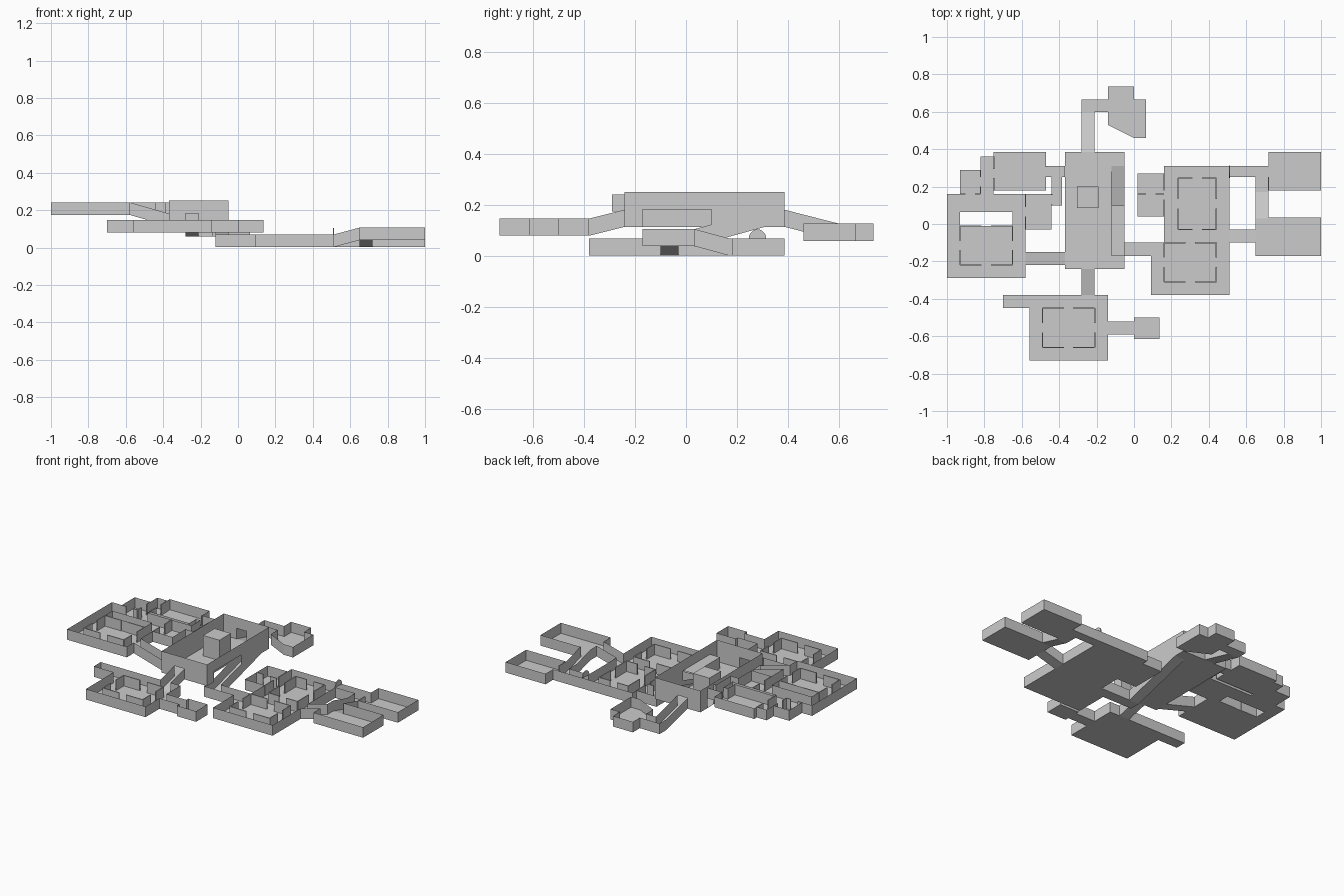
import bpy, bmesh, math

if "Cube" in bpy.data.objects:
    bpy.data.objects.remove(bpy.data.objects["Cube"])

H = 0.067   # standard wall height
E = 1e-4


def finish(name, bm):
    bmesh.ops.remove_doubles(bm, verts=bm.verts, dist=1e-5)
    me = bpy.data.meshes.new(name)
    bm.to_mesh(me)
    bm.free()
    ob = bpy.data.objects.new(name, me)
    bpy.context.collection.objects.link(ob)
    return ob


def quad(bm, *pts):
    bm.faces.new([bm.verts.new(p) for p in pts])


def region(name, rects, z, doors=(), h=H, holes=(), lintel=False):
    """Floor from joined rectangles (x0,x1,y0,y1), walls on the outer boundary except at doors."""
    bm = bmesh.new()
    every = list(rects) + list(doors) + list(holes)
    xs = sorted({v for r in every for v in r[:2]})
    ys = sorted({v for r in every for v in r[2:]})

    def inside(x, y, rs):
        return any(r[0] - E < x < r[1] + E and r[2] - E < y < r[3] + E for r in rs)

    def filled(x, y):
        return inside(x, y, rects)

    for x0, x1 in zip(xs, xs[1:]):
        for y0, y1 in zip(ys, ys[1:]):
            mx, my = (x0 + x1) / 2, (y0 + y1) / 2
            if not filled(mx, my):
                continue
            if not inside(mx, my, holes):
                quad(bm, (x0, y0, z), (x1, y0, z), (x1, y1, z), (x0, y1, z))
            d = 0.003
            for a, b, ox, oy in (((x0, y0), (x1, y0), mx, y0 - d), ((x1, y0), (x1, y1), x1 + d, my),
                                 ((x1, y1), (x0, y1), mx, y1 + d), ((x0, y1), (x0, y0), x0 - d, my)):
                if filled(ox, oy):
                    continue
                zb = z
                if inside((a[0] + b[0]) / 2, (a[1] + b[1]) / 2, doors):
                    if not lintel:
                        continue
                    zb = z + H
                quad(bm, (*a, zb), (*b, zb), (*b, z + h), (*a, z + h))
    return finish(name, bm)


def box(bm, x0, x1, y0, y1, z0, z1):
    r = bmesh.ops.create_cube(bm, size=1)
    for v in r["verts"]:
        v.co = ((x0 + x1) / 2 + v.co.x * (x1 - x0), (y0 + y1) / 2 + v.co.y * (y1 - y0),
                (z0 + z1) / 2 + v.co.z * (z1 - z0))


def partition(bm, a, b, z, gap=0.05):
    """Thin straight wall from a to b with a doorway in the middle."""
    t = 0.003
    L = math.hypot(b[0] - a[0], b[1] - a[1])
    f = (1 - gap / L) / 2
    for s, e in ((0, f), (1 - f, 1)) if gap else ((0, 1),):
        px, qx = (a[0] + (b[0] - a[0]) * k for k in (s, e))
        py, qy = (a[1] + (b[1] - a[1]) * k for k in (s, e))
        if a[0] == b[0]:
            box(bm, px - t, px + t, py, qy, z, z + H)
        else:
            box(bm, px, qx, py - t, py + t, z, z + H)


def inner_room(name, x0, x1, y0, y1, z):
    bm = bmesh.new()
    for a, b in (((x0, y0), (x1, y0)), ((x0, y1), (x1, y1)), ((x0, y0), (x0, y1)), ((x1, y0), (x1, y1))):
        partition(bm, a, b, z)
    finish(name, bm)


def ramp(name, x0, x1, y0, y1, za, zb, axis):
    """Sloped floor with two side walls, za at the low coordinate, zb at the high one."""
    bm = bmesh.new()
    if axis == "x":
        left, right = ((x0, y0, za), (x1, y0, zb)), ((x0, y1, za), (x1, y1, zb))
    else:
        left, right = ((x0, y0, za), (x0, y1, zb)), ((x1, y0, za), (x1, y1, zb))
    quad(bm, left[0], left[1], right[1], right[0])
    for a, b in (left, right):
        quad(bm, a, b, (b[0], b[1], b[2] + H), (a[0], a[1], a[2] + H))
    finish(name, bm)


# Lower right wing
region("lower_wing", [(.09, .51, -.38, -.1), (.16, .51, -.1, .31), (.51, .72, .25, .31),
                      (.65, .72, .17, .25), (.72, 1, .18, .385), (-.12, .09, -.17, -.1),
                      (.02, .16, .04, .27)], 0.002,
       doors=[(-.12, -.05, -.1, -.1), (.51, .51, -.1, -.03), (.65, .72, .17, .17)])
inner_room("lower_inner_room", .16, .44, -.31, -.1, .002)
inner_room("upper_inner_room", .235, .44, -.03, .245, .002)
bm = bmesh.new()
partition(bm, (.16, .04), (.16, .27), .002)
partition(bm, (.02, .16), (.16, .16), .002)
partition(bm, (.72, .18), (.72, .25), .002, 0)
finish("lower_partitions", bm)

# Raised side room with its two ramps
region("side_room", [(.72, 1, -.17, .035), (.65, .72, -.17, .03)], .04,
       doors=[(.65, .65, -.1, -.03), (.65, .72, .03, .03)])
ramp("side_ramp_x", .51, .65, -.1, -.03, .002, .04, "x")
ramp("side_ramp_y", .65, .72, .03, .17, .04, .002, "y")

# Half-round arch above the corridor doorway
bm = bmesh.new()
pts = [(.28 + .034 * math.cos(math.pi * i / 10), .069 + .036 * math.sin(math.pi * i / 10)) for i in range(11)]
face = bm.faces.new([bm.verts.new((.508, y, z)) for y, z in pts])
ex = bmesh.ops.extrude_face_region(bm, geom=[face])
bmesh.ops.translate(bm, vec=(.006, 0, 0), verts=[v for v in ex["geom"] if isinstance(v, bmesh.types.BMVert)])
finish("doorway_arch", bm)

# Central hall, its pillar and the covered stair slot
F = .115
region("hall", [(-.37, -.05, -.24, .385)], F, h=.137, lintel=True, holes=[(-.12, -.05, -.17, .31)],
       doors=[(-.28, -.21, -.24, -.24), (-.28, -.21, .385, .385), (-.37, -.37, -.22, -.15),
              (-.05, -.05, -.17, .1), (-.37, -.37, .25, .31)])
bm = bmesh.new()
box(bm, -.305, -.19, .085, .2, F, .245)
finish("hall_pillar", bm)
bm = bmesh.new()
a, b, c, d, t = -.12, -.05, -.17, .1, .187
quad(bm, (a, c, t), (b, c, t), (b, d, t), (a, d, t))
quad(bm, (a, c, F), (a, d, F), (a, d, t), (a, c, t))
quad(bm, (a, c, F), (b, c, F), (b, c, t), (a, c, t))
finish("stair_cover", bm)
ramp("hall_ramp", -.12, -.05, -.1, .31, .002, F, "y")

# Front wing
region("front_wing", [(-.56, -.14, -.73, -.38), (-.7, -.56, -.45, -.38), (-.14, 0, -.59, -.52),
                      (0, .135, -.615, -.5)], .08, doors=[(-.28, -.21, -.38, -.38)])
inner_room("front_inner_room", -.49, -.21, -.66, -.45, .08)
ramp("front_ramp", -.28, -.21, -.38, -.24, .08, F, "y")

# Back room: outline extruded to walls, one edge left open for the ramp
bm = bmesh.new()
outline = [(-.28, .6), (-.21, .6), (-.14, .6), (-.14, .53), (0, .46), (.065, .46), (.065, .665),
           (0, .665), (0, .735), (-.14, .735), (-.14, .665), (-.28, .665)]
bm.faces.new([bm.verts.new((x, y, .06)) for x, y in outline])
for i, (p, q) in enumerate(zip(outline, outline[1:] + outline[:1])):
    if i:
        quad(bm, (*p, .06), (*q, .06), (*q, .06 + H), (*p, .06 + H))
finish("back_room", bm)
ramp("back_ramp", -.28, -.21, .385, .6, F, .06, "y")

# Left wing
Z = .175
region("left_wing", [(-1, -.58, -.29, -.01), (-1, -.93, -.01, .065), (-1, -.44, .065, .16),
                     (-.65, -.44, -.03, .065), (-.93, -.82, .16, .29), (-.82, -.75, .16, .36),
                     (-.75, -.47, .18, .385), (-.47, -.37, .25, .31), (-.44, -.385, .1, .25)], Z,
       doors=[(-.58, -.58, -.22, -.15), (-.37, -.37, .25, .31)])
inner_room("left_inner_room", -.93, -.65, -.22, -.01, Z)
bm = bmesh.new()
for p, q in (((-.58, -.03), (-.58, .16)), ((-.75, .18), (-.75, .36)), ((-.82, .16), (-.82, .29)),
             ((-.93, .16), (-.82, .16)), ((-.47, .25), (-.47, .31)), ((-.44, .1), (-.44, .16))):
    partition(bm, p, q, Z)
finish("left_partitions", bm)
ramp("left_ramp", -.58, -.37, -.22, -.15, Z, F, "x")
